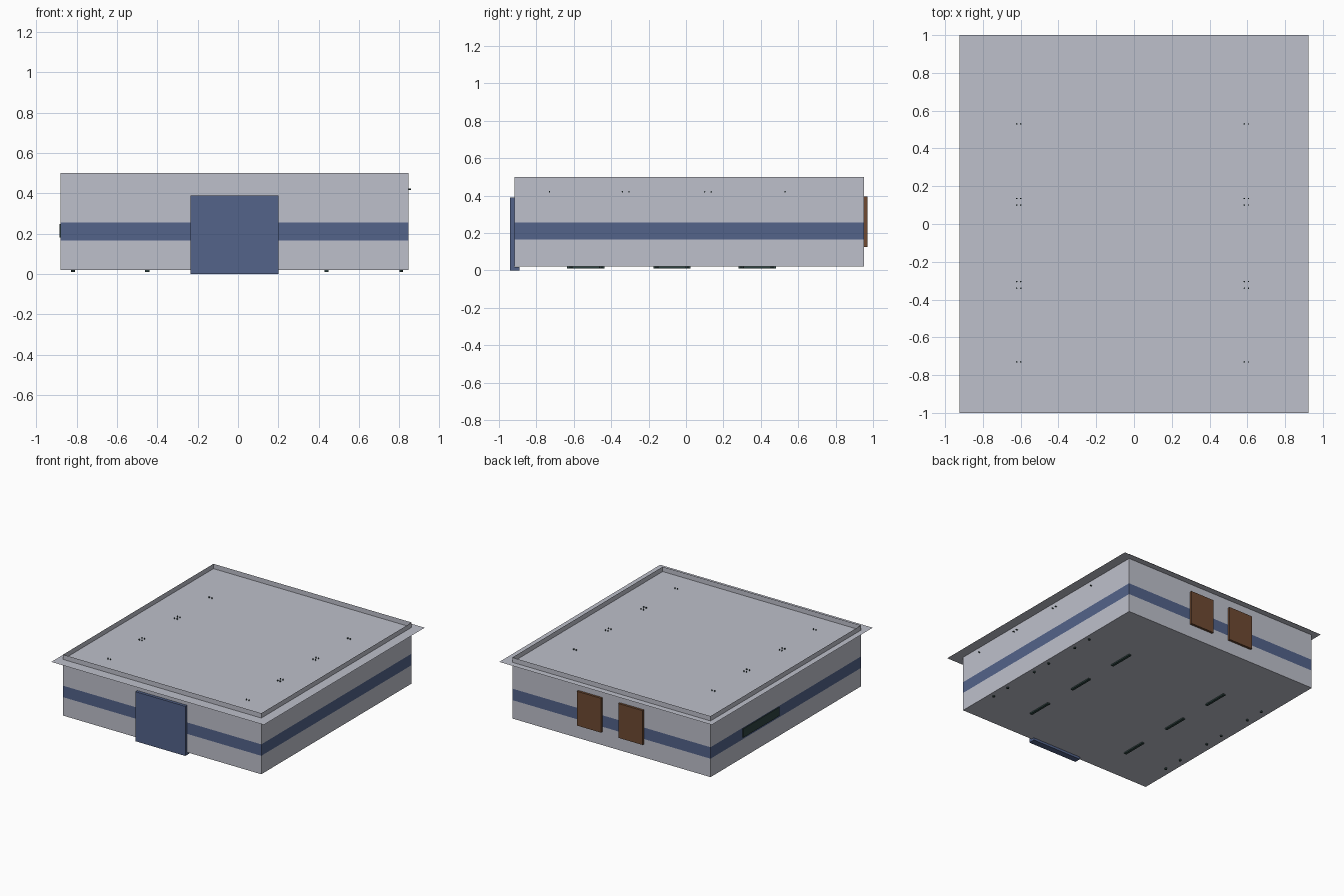
import bpy, bmesh
from mathutils import Matrix, Vector

if "Cube" in bpy.data.objects:
    bpy.data.objects.remove(bpy.data.objects["Cube"])


def material(name, rgb):
    lin = [(c / 255 / 12.92) if c / 255 <= 0.04045 else ((c / 255 + 0.055) / 1.055) ** 2.4 for c in rgb]
    m = bpy.data.materials.new(name)
    m.diffuse_color = (*lin, 1)
    m.use_nodes = True
    m.node_tree.nodes["Principled BSDF"].inputs["Base Color"].default_value = m.diffuse_color
    return m


GREY = material("pale grey", (190, 192, 203))
BLUE = material("slate blue", (83, 99, 138))
BROWN = material("wood brown", (110, 74, 50))
GREEN = material("dark green", (46, 68, 65))


def finish(bm, name, *mats):
    me = bpy.data.meshes.new(name)
    bm.to_mesh(me)
    bm.free()
    for m in mats:
        me.materials.append(m)
    ob = bpy.data.objects.new(name, me)
    bpy.context.collection.objects.link(ob)
    return ob


def add_box(bm, x0, x1, y0, y1, z0, z1):
    mat = Matrix.Translation(((x0 + x1) / 2, (y0 + y1) / 2, (z0 + z1) / 2)) \
        @ Matrix.Diagonal((x1 - x0, y1 - y0, z1 - z0, 1))
    bmesh.ops.create_cube(bm, size=1, matrix=mat)


def boxes(name, mat, *dims):
    bm = bmesh.new()
    for d in dims:
        add_box(bm, *d)
    return finish(bm, name, mat)


def add_rod(bm, center, radius, length, axis='Z', sides=8):
    rot = Matrix.Rotation(1.5707963, 4, 'Y') if axis == 'X' else Matrix()
    bmesh.ops.create_cone(bm, cap_ends=True, segments=sides, radius1=radius, radius2=radius,
                          depth=length, matrix=Matrix.Translation(center) @ rot)


X0, X1, Y0, Y1 = -0.88, 0.845, -0.917, 0.952
ROOF_Z = 0.462

# Thin outer walls running up into a parapet, with the stripe cut in as its own band
bm = bmesh.new()
rings = [[bm.verts.new((x, y, z)) for x, y in ((X0, Y0), (X1, Y0), (X1, Y1), (X0, Y1))]
         for z in (0.02, 0.165, 0.255, 0.5)]
bm.faces.new(reversed(rings[0]))
for level, (a, b) in enumerate(zip(rings, rings[1:])):
    for i in range(4):
        j = (i + 1) % 4
        f = bm.faces.new((a[i], a[j], b[j], b[i]))
        f.material_index = 1 if level == 1 else 0
finish(bm, "outer_walls", GREY, BLUE)

# Overhanging roof sheet
bm = bmesh.new()
bmesh.ops.create_grid(bm, x_segments=1, y_segments=1, size=1,
                      matrix=Matrix.Translation((0, 0, ROOF_Z)) @ Matrix.Diagonal((0.925, 1, 1, 1)))
finish(bm, "roof_sheet", GREY)

# Front door slab with its threshold, and the two back doors
boxes("front_door", BLUE, (-0.235, 0.2, -0.94, Y0, 0, 0.39))
boxes("front_threshold", BLUE, (-0.235, 0.2, Y0, -0.89, 0, 0.0185))
boxes("back_doors", BROWN, (-0.302, -0.09, Y1, 0.97, 0.125, 0.395),
      (0.062, 0.271, Y1, 0.97, 0.125, 0.395))

# Dark plate on the left wall
boxes("side_plate", GREEN, (X0 - 0.006, X0, 0.105, 0.553, 0.18, 0.248))

# Seat feet under the floor: long inner runners and small round outer feet
SEATS = (-0.535, -0.075, 0.38)
boxes("floor_runners", GREEN,
      *[(x - 0.01, x + 0.01, y - 0.1, y + 0.1, 0.01, 0.021) for x in (-0.45, 0.44) for y in SEATS])
bm = bmesh.new()
for x in (-0.818, 0.81):
    for y in SEATS:
        for side in (-0.08, 0.08):
            add_rod(bm, Vector((x, y + side, 0.0155)), 0.009, 0.011)
finish(bm, "floor_feet", GREEN)

# Thin hanger rods poking through the roof and the right wall
bm = bmesh.new()
for y in (-0.73, -0.34, -0.305, 0.1, 0.135, 0.53):
    for x in (-0.61, 0.595):
        for dx in (-0.011, 0.011):
            add_rod(bm, Vector((x + dx, y, ROOF_Z + 0.004)), 0.004, 0.012, sides=6)
    add_rod(bm, Vector((X1 + 0.005, y, 0.42)), 0.004, 0.018, 'X', 6)
finish(bm, "hanger_rods", GREEN)
